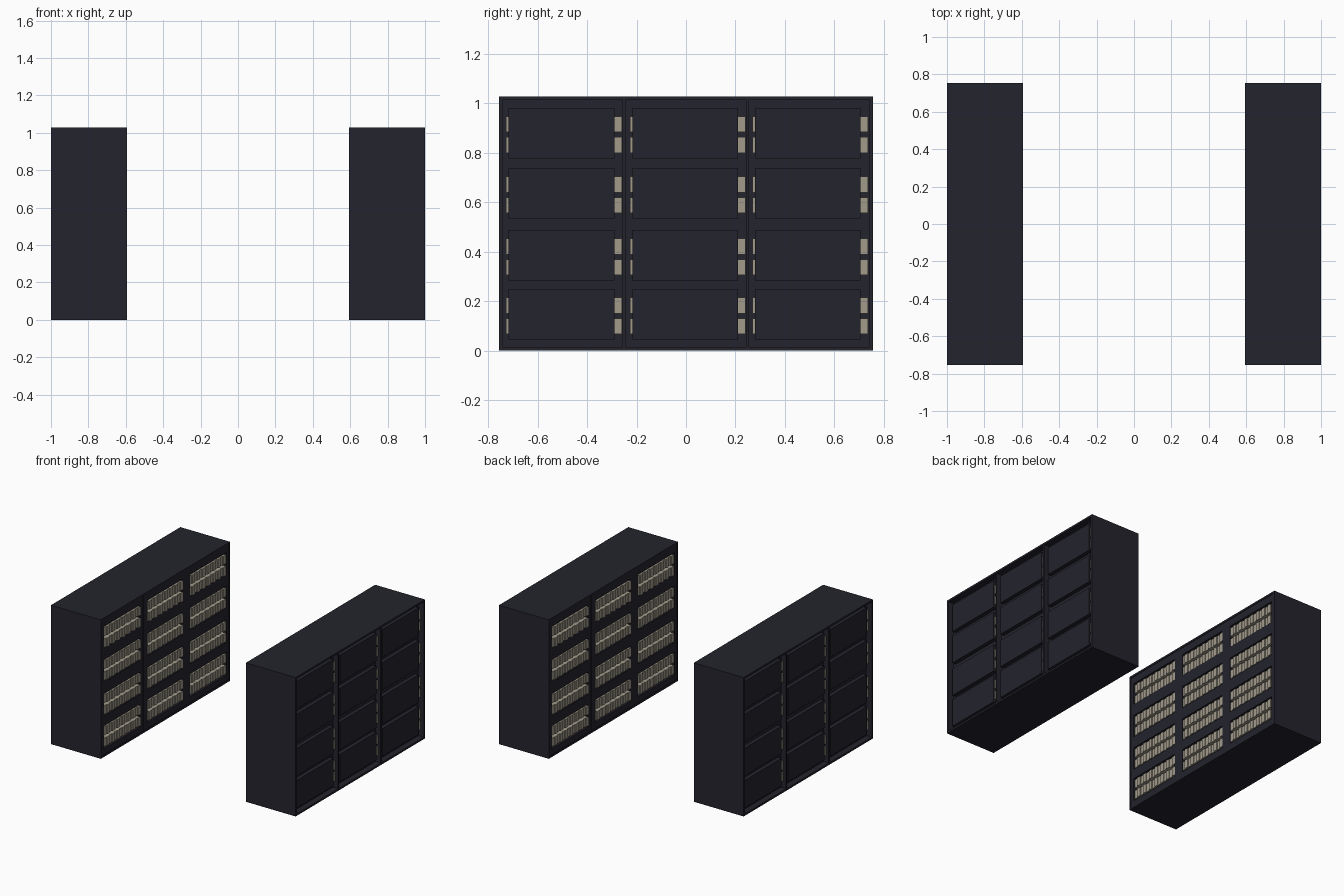
import bpy, bmesh, math
from mathutils import Matrix

if "Cube" in bpy.data.objects:
    bpy.data.objects.remove(bpy.data.objects["Cube"])


def material(name, rgb):
    m = bpy.data.materials.new(name)
    m.diffuse_color = (*rgb, 1)
    m.use_nodes = True
    m.node_tree.nodes["Principled BSDF"].inputs["Base Color"].default_value = m.diffuse_color
    return m


DARK = material("dark slate", (0.017, 0.017, 0.026))
BEIGE = material("warm beige", (0.36, 0.33, 0.26))


def box(bm, x0, x1, y0, y1, z0, z1):
    m = Matrix.Translation(((x0 + x1) / 2, (y0 + y1) / 2, (z0 + z1) / 2))
    m = m @ Matrix.Diagonal((x1 - x0, y1 - y0, z1 - z0, 1))
    bmesh.ops.create_cube(bm, size=1, matrix=m)


def make(name, boxes, mat):
    """Build the part for the right cabinet, and a copy turned half round for the left."""
    bm = bmesh.new()
    for b in boxes:
        box(bm, *b)
    me = bpy.data.meshes.new(name)
    bm.to_mesh(me)
    bm.free()
    me.materials.append(mat)
    for side, turn in (("right", 0), ("left", math.pi)):
        ob = bpy.data.objects.new(side + "_" + name, me)
        ob.rotation_euler.z = turn
        bpy.context.collection.objects.link(ob)


X0, X1, Y, H, T = 0.593, 1.0, 0.755, 1.027, 0.014
BAYS = (-0.5, 0.0, 0.495)            # bay centres along y
ROWS = (0.045, 0.283, 0.534, 0.777)  # panel bottoms
C0, C1 = 0.635, 0.955                # faces of the inner core

# outer shell and bay dividers
make("shell", [
    (X0, X1, -Y, Y, 0, T),
    (X0, X1, -Y, Y, H - T, H),
    (X0, X1, -Y, -Y + T, T, H - T),
    (X0, X1, Y - T, Y, T, H - T),
], DARK)
make("dividers", [(X0 + 0.003, X1 - 0.003, y - 0.006, y + 0.006, T, H - T)
                  for y in (-0.25, 0.249)], DARK)
make("core", [(C0, C1, -Y + T, Y - T, T, H - T)], DARK)

# inner side frame around the openings
stiles = [(-0.741, -0.72), (-0.29, -0.207), (0.207, 0.292), (0.715, 0.741)]
rails = [(T, 0.055), (0.226, 0.298), (0.464, 0.549), (0.714, 0.80), (0.96, H - T)]
make("frame", [(X0 + 0.004, C0, a, b, T, H - T) for a, b in stiles]
     + [(X0 + 0.0045, C0, -0.741, 0.741, a, b) for a, b in rails], DARK)

# outer cover panels
make("cover_panels", [(C1 - 0.01, 0.985, y - 0.217, y + 0.21, z, z + 0.204)
                      for y in BAYS for z in ROWS], DARK)

# paired stacks of cards on the inner side, with end blocks showing beside the panels
cards, ends = [], []
N = 14
for y in BAYS:
    y0, y1 = y - 0.21, y + 0.212
    step = (y1 - y0) / N
    for z in ROWS:
        for dz in (0.022, 0.106):
            lo, hi = z + dz, z + dz + 0.064
            for i in range(N):
                x = X0 + 0.003 + 0.006 * (i % 2)
                cards.append((x, C0 + 0.01, y0 + i * step, y0 + (i + 1) * step, lo, hi))
            ends.append((C1 - 0.01, 0.976, y - 0.227, y + 0.241, lo, hi))
make("cards", cards, BEIGE)
make("card_ends", ends, BEIGE)
